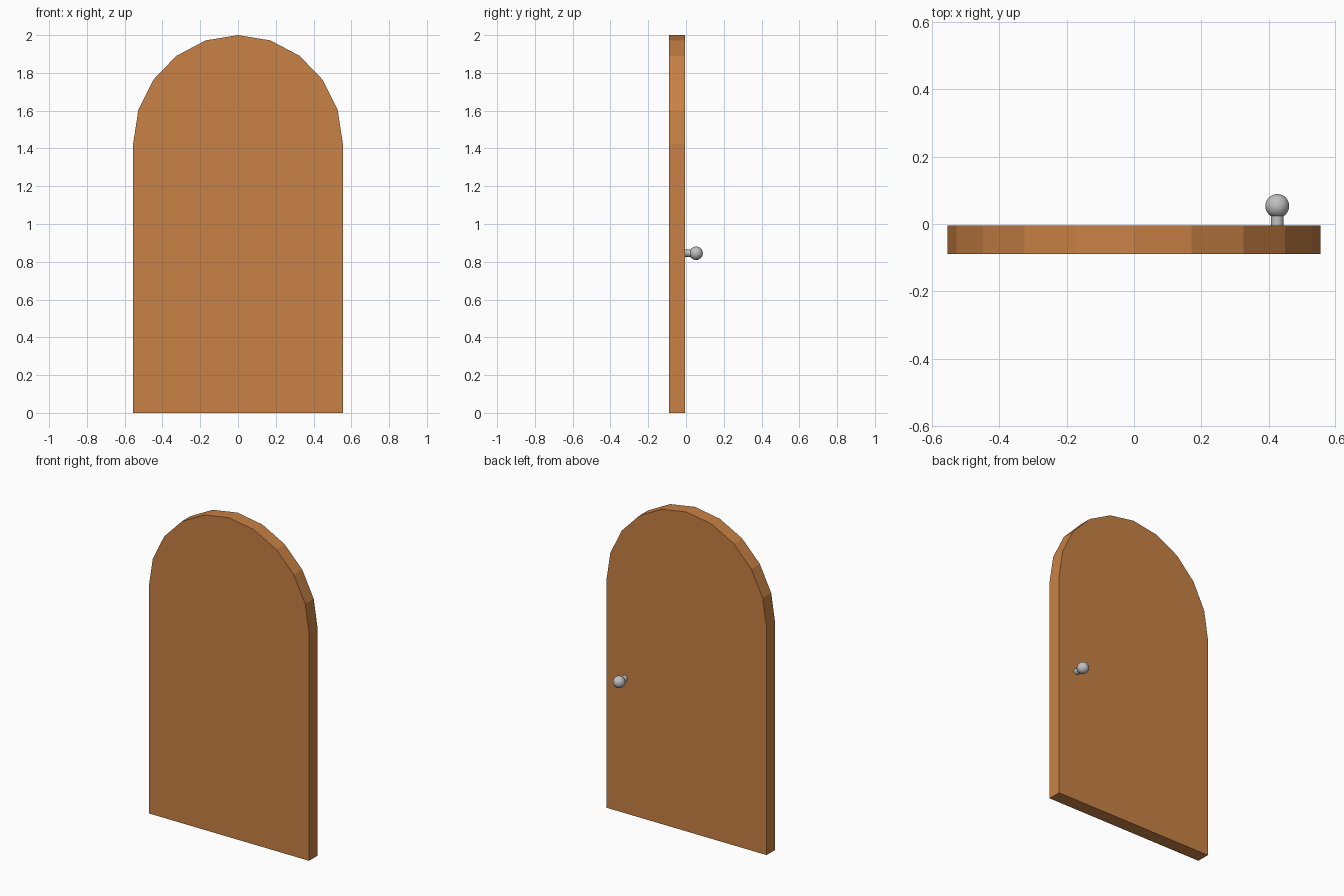
import bpy, bmesh, math
from mathutils import Matrix, Vector

if "Cube" in bpy.data.objects:
    bpy.data.objects.remove(bpy.data.objects["Cube"])


def material(name, rgb):
    m = bpy.data.materials.new(name)
    m.diffuse_color = (*rgb, 1)
    m.use_nodes = True
    m.node_tree.nodes["Principled BSDF"].inputs["Base Color"].default_value = m.diffuse_color
    return m


def add_object(name, bm, mat):
    bmesh.ops.recalc_face_normals(bm, faces=bm.faces[:])
    me = bpy.data.meshes.new(name)
    bm.to_mesh(me)
    bm.free()
    me.materials.append(mat)
    ob = bpy.data.objects.new(name, me)
    bpy.context.collection.objects.link(ob)
    return ob


wood = material("warm wood", (0.58, 0.22, 0.06))
metal = material("silver metal", (0.53, 0.53, 0.53))

# Door panel: straight sides with a ten-segment elliptical arch
HALF_W, SPRING, RISE = 0.555, 1.425, 0.575
FRONT, BACK = -0.089, -0.005
outline = [(-HALF_W, 0), (HALF_W, 0)]
for i in range(11):
    a = math.pi * i / 10
    outline.append((HALF_W * math.cos(a), SPRING + RISE * math.sin(a)))
bm = bmesh.new()
face = bm.faces.new([bm.verts.new((x, FRONT, z)) for x, z in outline])
ext = bmesh.ops.extrude_face_region(bm, geom=[face], use_keep_orig=True)
verts = [g for g in ext["geom"] if isinstance(g, bmesh.types.BMVert)]
bmesh.ops.translate(bm, verts=verts, vec=Vector((0, BACK - FRONT, 0)))
add_object("door_panel", bm, wood)

# Knob: short round stem and ball on the back face
KNOB_X, KNOB_Z, R = 0.426, 0.845, 0.0355
ball_y = 0.089 - R
turn = Matrix.Rotation(math.pi / 2, 4, 'X')

bm = bmesh.new()
length = ball_y - 0.02 - BACK
bmesh.ops.create_cone(bm, cap_ends=True, segments=24, radius1=0.019,
                      radius2=0.019, depth=length,
                      matrix=Matrix.Translation((KNOB_X, BACK + length / 2, KNOB_Z)) @ turn)
stem = add_object("knob_stem", bm, metal)

bm = bmesh.new()
bmesh.ops.create_uvsphere(bm, u_segments=32, v_segments=16, radius=R,
                          matrix=Matrix.Translation((KNOB_X, ball_y, KNOB_Z)) @ turn)
ball = add_object("knob_ball", bm, metal)

# Smooth shading on the round parts
for ob in (stem, ball):
    bpy.ops.object.select_all(action='DESELECT')
    ob.select_set(True)
    bpy.context.view_layer.objects.active = ob
    bpy.ops.object.shade_smooth_by_angle(angle=math.radians(40))
